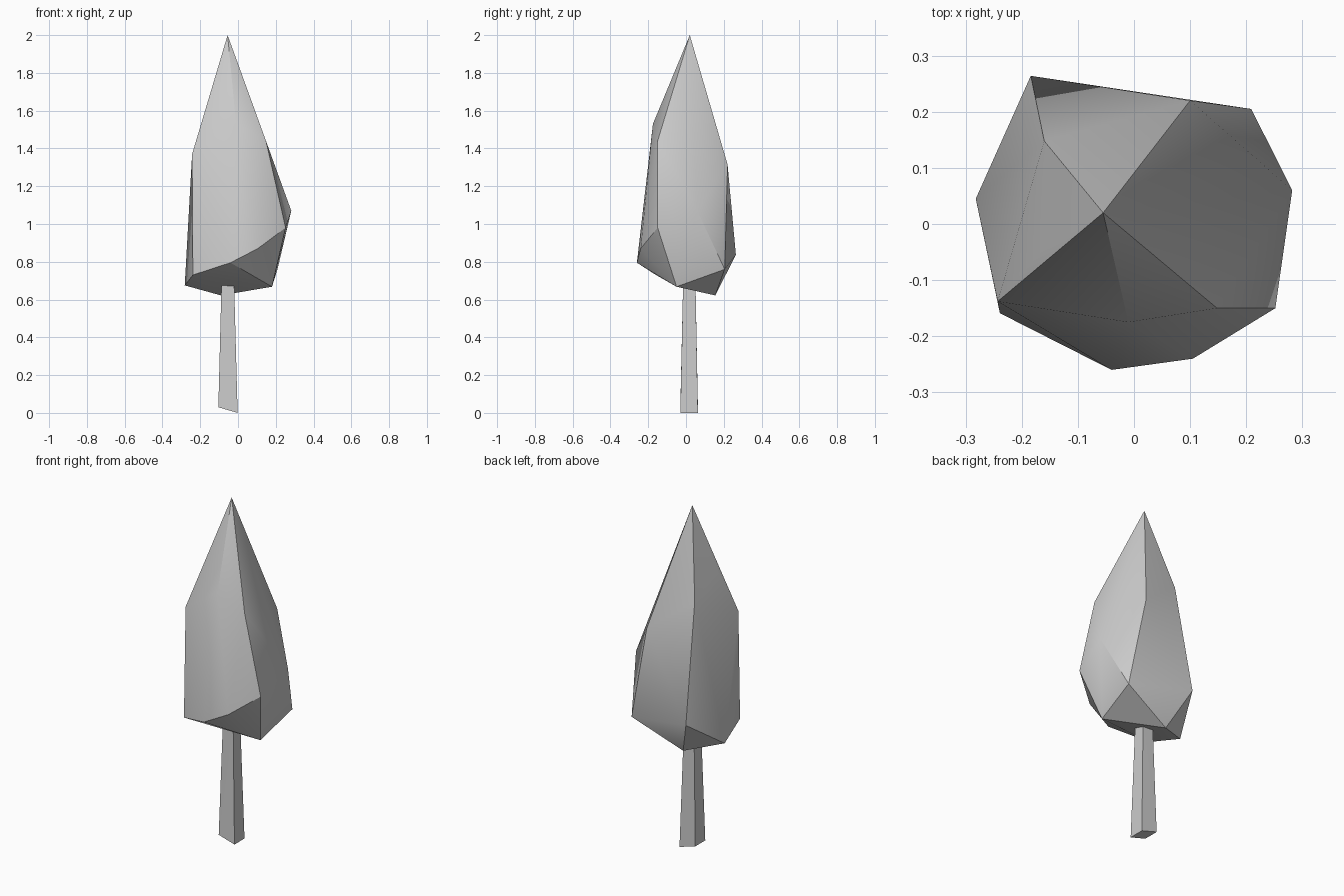
import bpy, bmesh, math

if "Cube" in bpy.data.objects:
    bpy.data.objects.remove(bpy.data.objects["Cube"])


def hull(name, points, smooth=None):
    """Faceted solid wrapped around a few corner points."""
    bm = bmesh.new()
    for p in points:
        bm.verts.new(p)
    res = bmesh.ops.convex_hull(bm, input=bm.verts[:])
    loose = [v for v in bm.verts if not v.link_faces]
    bmesh.ops.delete(bm, geom=loose, context='VERTS')
    bmesh.ops.recalc_face_normals(bm, faces=bm.faces[:])
    mesh = bpy.data.meshes.new(name)
    bm.to_mesh(mesh)
    bm.free()
    obj = bpy.data.objects.new(name, mesh)
    bpy.context.collection.objects.link(obj)
    if smooth:
        bpy.ops.object.select_all(action='DESELECT')
        bpy.context.view_layer.objects.active = obj
        obj.select_set(True)
        bpy.ops.object.shade_smooth_by_angle(angle=math.radians(smooth))
    return obj


# leafy crown: tip, shoulder ring, belly ring, underside
tip = [(-0.055, 0.02, 2.0)]
shoulder = [(-0.168, -0.052, 1.615), (-0.01, -0.175, 1.53), (0.148, -0.15, 1.44),
            (0.10, 0.22, 1.315), (-0.16, 0.148, 1.51), (-0.243, -0.138, 1.37)]
belly = [(0.282, 0.06, 1.07), (0.252, -0.15, 0.98), (0.105, -0.24, 0.87),
         (-0.04, -0.26, 0.795), (-0.239, -0.159, 0.73), (-0.282, 0.045, 0.675),
         (-0.184, 0.264, 0.837), (0.209, 0.205, 0.76)]
underside = [(0.18, -0.05, 0.668), (-0.09, 0.155, 0.622)]
hull("crown", tip + shoulder + belly + underside, smooth=30)

# tapered square trunk with a slanted foot
trunk = []
for y0, y1 in ((-0.03, -0.015), (0.063, 0.05)):
    trunk += [(-0.104, y0, 0.03), (-0.002, y0, 0.0),
              (-0.087, y1, 0.70), (-0.021, y1, 0.70)]
hull("trunk", trunk)
